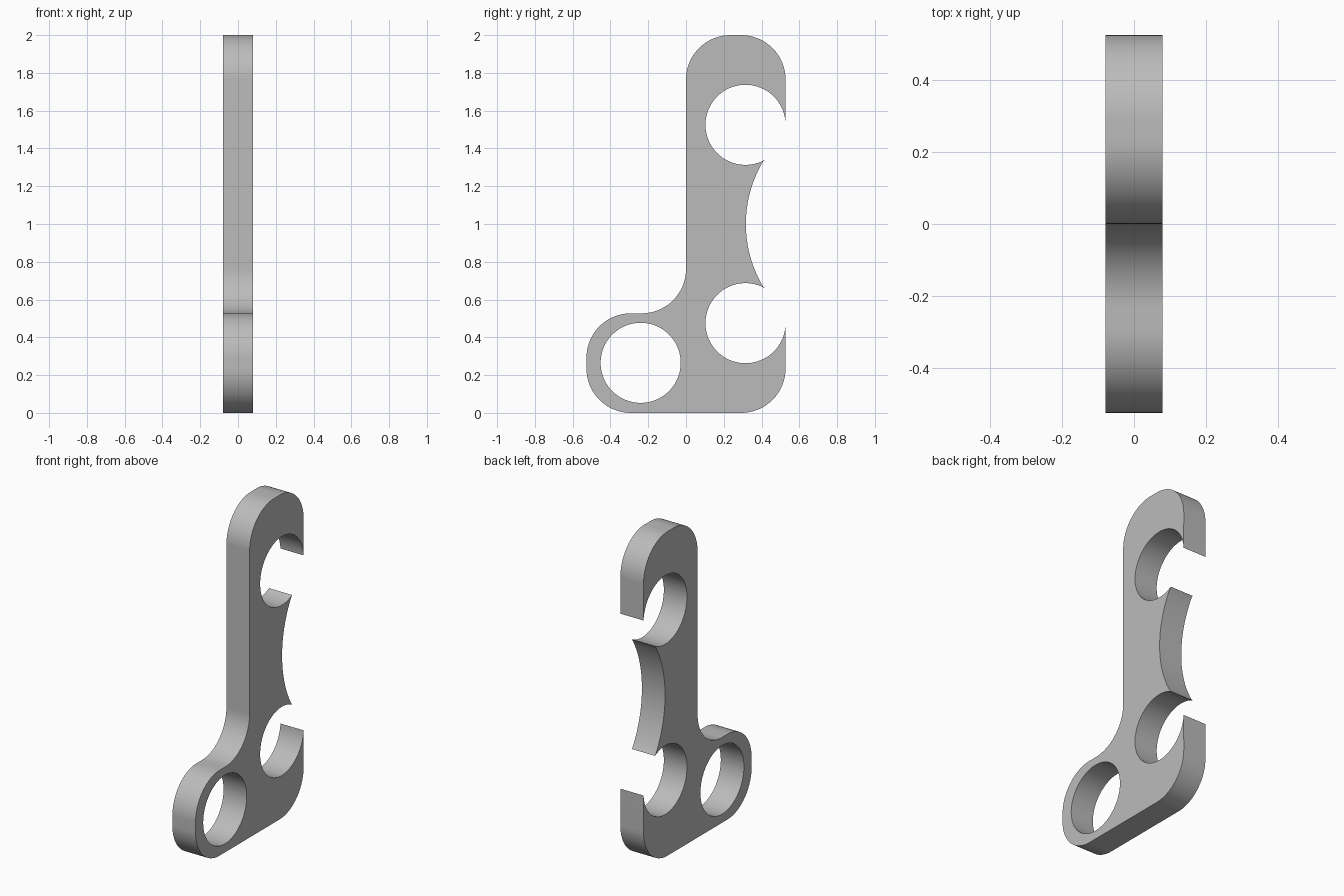
import bpy
import bmesh
from math import cos, sin, radians

cube = bpy.data.objects.get("Cube")
if cube:
    bpy.data.objects.remove(cube)

HALF = 0.079       # half thickness of the plate
EDGE = 0.527       # half depth of the plate
CORNER = 0.235     # rounding of the outer corners
BORE = 0.212       # radius of the round openings
IN = EDGE - CORNER


def arc(cy, cz, r, start, end, steps=24):
    """Points on an arc in the y-z plane, angles in degrees."""
    angles = [radians(start + (end - start) * i / steps) for i in range(steps + 1)]
    return [(cy + r * cos(a), cz + r * sin(a)) for a in angles]


# Outer outline, counter-clockwise from the lower rear corner
outline = arc(IN, CORNER, CORNER, -90, 0)
outline += arc(0.315, 0.475, BORE, -4, -298, 64)          # lower clip opening
outline += arc(0.965, 1.0, 0.648, 211.75, 148.25, 32)[1:-1]  # hollow rear edge
outline += arc(0.315, 1.525, BORE, 298, 4, 64)            # upper clip opening
outline += arc(IN, 2 - CORNER, CORNER, 0, 90)
outline += arc(CORNER, 2 - CORNER, CORNER, 90, 180)
outline += arc(-CORNER, EDGE + CORNER, CORNER, 0, -90)    # fillet to the front lobe
outline += arc(-IN, EDGE - CORNER, CORNER, 90, 180)
outline += arc(-IN, CORNER, CORNER, 180, 270)
hole = arc(-0.24, 0.265, BORE, 0, 360, 72)[:-1]

# Fill the outline around the hole and extrude it to a plate
bm = bmesh.new()
edges = []
for loop in (outline, hole):
    verts = [bm.verts.new((-HALF, y, z)) for y, z in loop]
    edges += [bm.edges.new((a, b)) for a, b in zip(verts, verts[1:] + verts[:1])]
bmesh.ops.triangle_fill(bm, edges=edges, use_beauty=True, use_dissolve=False)
result = bmesh.ops.extrude_face_region(bm, geom=bm.faces[:], use_keep_orig=True)
moved = [g for g in result["geom"] if isinstance(g, bmesh.types.BMVert)]
bmesh.ops.translate(bm, verts=moved, vec=(2 * HALF, 0, 0))
bmesh.ops.recalc_face_normals(bm, faces=bm.faces[:])

mesh = bpy.data.meshes.new("clip_plate")
bm.to_mesh(mesh)
bm.free()
plate = bpy.data.objects.new("clip_plate", mesh)
bpy.context.collection.objects.link(plate)

# Plain grey finish
grey = bpy.data.materials.new("light_grey")
grey.use_nodes = True
colour = (0.5, 0.5, 0.5, 1)
grey.diffuse_color = colour
grey.node_tree.nodes["Principled BSDF"].inputs["Base Color"].default_value = colour
mesh.materials.append(grey)

# Smooth curved walls with crisp rims
bpy.ops.object.select_all(action="DESELECT")
plate.select_set(True)
bpy.context.view_layer.objects.active = plate
bpy.ops.object.shade_smooth_by_angle(angle=radians(30))
